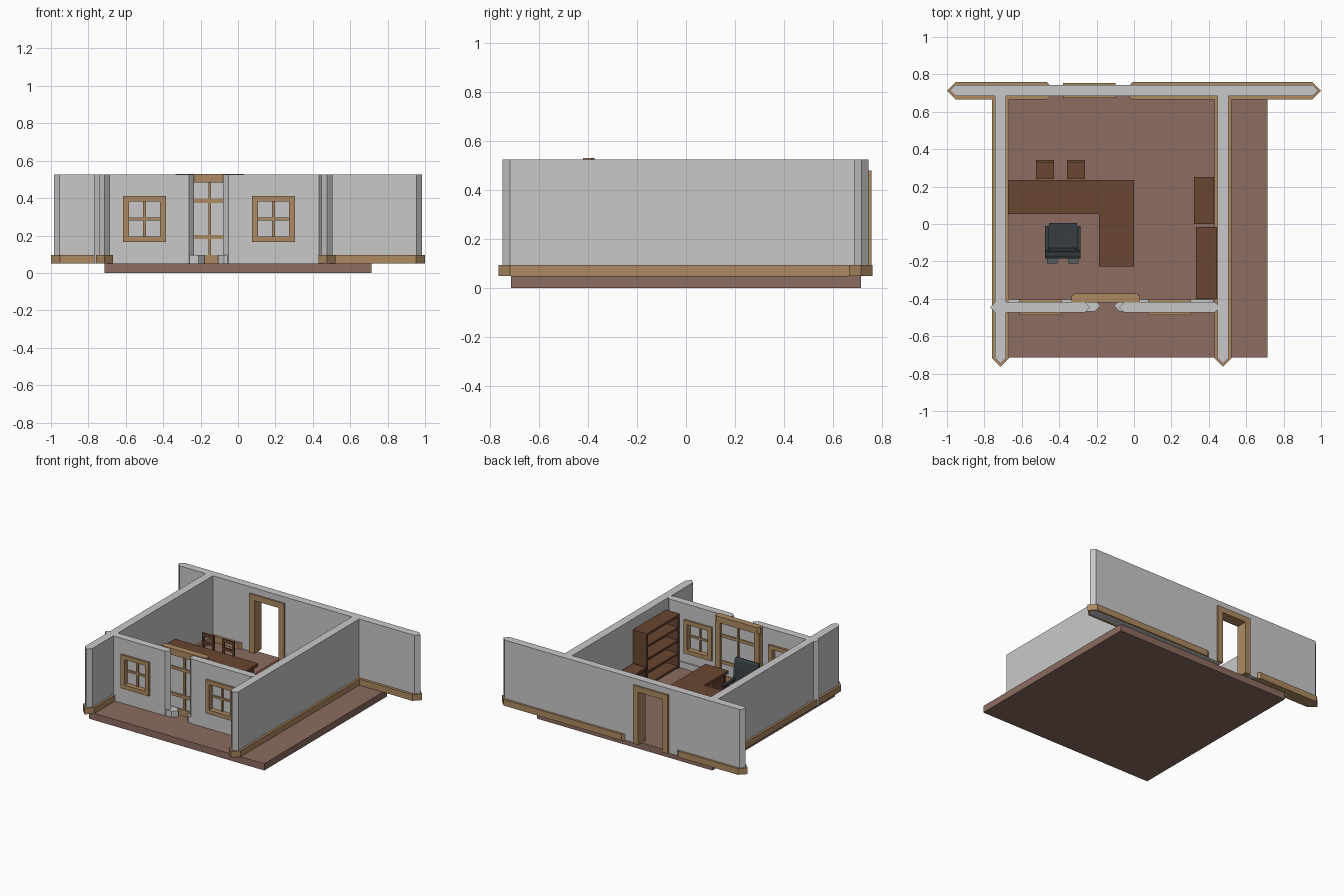
import bpy, bmesh

if "Cube" in bpy.data.objects:
    bpy.data.objects.remove(bpy.data.objects["Cube"])

def mat(name, r, g, b):
    m = bpy.data.materials.new(name)
    m.diffuse_color = (r, g, b, 1)
    m.use_nodes = True
    m.node_tree.nodes["Principled BSDF"].inputs["Base Color"].default_value = m.diffuse_color
    return m

GREY = mat("wall_grey", .584, .584, .584)
FLOOR = mat("floor_brown", .262, .150, .117)
TAN = mat("tan_wood", .418, .254, .122)
WOOD = mat("dark_wood", .144, .061, .032)
BLACK = mat("chair_black", .037, .047, .054)
METAL = mat("chair_metal", .09, .115, .125)

def finish(name, bm, m):
    bmesh.ops.recalc_face_normals(bm, faces=bm.faces)
    me = bpy.data.meshes.new(name)
    bm.to_mesh(me)
    bm.free()
    me.materials.append(m)
    ob = bpy.data.objects.new(name, me)
    bpy.context.scene.collection.objects.link(ob)
    return ob

def boxes(name, m, *specs):
    """One object from boxes given as (x0, x1, y0, y1, z0, z1)."""
    bm = bmesh.new()
    for x0, x1, y0, y1, z0, z1 in specs:
        vs = bmesh.ops.create_cube(bm, size=1)["verts"]
        for v in vs:
            v.co.x = x1 if v.co.x > 0 else x0
            v.co.y = y1 if v.co.y > 0 else y0
            v.co.z = z1 if v.co.z > 0 else z0
    return finish(name, bm, m)

def prism(name, m, pts, z0, z1):
    """Extrude a plan outline upwards."""
    bm = bmesh.new()
    f = bm.faces.new([bm.verts.new((x, y, z0)) for x, y in pts])
    up = bmesh.ops.extrude_face_region(bm, geom=[f])["geom"]
    bmesh.ops.translate(bm, vec=(0, 0, z1 - z0),
                        verts=[v for v in up if isinstance(v, bmesh.types.BMVert)])
    return finish(name, bm, m)

def wall(name, m, a, b, c, h, z0, z1, axis="x"):
    """Straight run from tip a to tip b, pointed at both ends."""
    pts = [(a, c), (a + h, c - h), (b - h, c - h), (b, c), (b - h, c + h), (a + h, c + h)]
    if axis == "y":
        pts = [(y, x) for x, y in pts]
    return prism(name, m, pts, z0, z1)

def cut(ob, *spec):
    c = boxes("cutter", GREY, spec)
    c.hide_render = True
    mod = ob.modifiers.new("opening", "BOOLEAN")
    mod.operation, mod.solver, mod.object = "DIFFERENCE", "EXACT", c
    bpy.context.view_layer.objects.active = ob
    bpy.ops.object.modifier_apply(modifier=mod.name)
    bpy.data.objects.remove(c)

Z, T, B = .05, .525, .095   # floor top, wall top, baseboard top

# floor
boxes("floor", FLOOR, (-.713, .713, -.713, .713, 0, Z))

# outer walls and baseboards
back = wall("back_wall", GREY, -.984, .984, .714, .029, Z, T)
cut(back, -.34, -.138, .6, .8, 0, .44)
for side, x in (("left", -.714), ("right", .476)):
    wall(side + "_wall", GREY, -.747, .73, x, .03, Z, T, "y")
    wall(side + "_baseboard", TAN, -.763, .75, x, .046, Z, B, "y")
wall("back_baseboard_left", TAN, -1, -.42, .712, .047, Z, B)
wall("back_baseboard_right", TAN, -.055, 1, .712, .047, Z, B)

# back door casing
boxes("back_door_frame", TAN, (-.38, -.338, .673, .755, Z, .48),
      (-.14, -.098, .673, .755, Z, .48), (-.338, -.14, .673, .755, .438, .48))

# front wall in two runs, with windows
runs = (("left", -.77, -.235, -.18, -.5), ("right", -.08, .46, -.107, .19))
for side, a, b, tip, wx in runs:
    w = wall(side + "_front_wall", GREY, a, b, -.445, .028, Z, T)
    cut(w, wx - .09, wx + .09, -.6, -.3, .19, .385)
    ba, bb = (-.73, tip) if side == "left" else (tip, .45)
    wall(side + "_front_baseboard", GREY, ba, bb, -.437, .032, Z, B)
    x0, x1, y0, y1 = wx - .114, wx + .114, -.487, -.403
    boxes(side + "_window_frame", TAN,
          (x0, x0 + .03, y0, y1, .165, .412), (x1 - .03, x1, y0, y1, .165, .412),
          (x0 + .03, x1 - .03, y0, y1, .165, .195), (x0 + .03, x1 - .03, y0, y1, .382, .412),
          (wx - .007, wx + .007, -.46, -.43, .19, .385),
          (wx - .09, wx + .09, -.459, -.431, .281, .295))
    boxes(side + "_window_pane", GREY, (wx - .09, wx + .09, -.448, -.442, .19, .385))

# double front door: casing, rails and panes
d0, d1 = -.33, .027
boxes("front_door_frame", TAN, (d0, d0 + .04, -.42, -.376, Z, .485),
      (d1 - .04, d1, -.42, -.376, Z, .485),
      (-.159, -.144, -.41, -.386, Z, .485),
      *[(d0 + .04, d1 - .04, -.409, -.387, z0, z1)
        for z0, z1 in ((Z, B), (.18, .203), (.375, .397))])
prism("front_door_header", TAN,
      [(d0, -.42), (d1, -.42), (d1 + .005, -.41), (d1 + .005, -.388), (d1 - .012, -.372),
       (d0 + .012, -.372), (d0 - .005, -.388), (d0 - .005, -.41)], .483, .53)
boxes("front_door_panes", GREY, (d0 + .04, d1 - .04, -.401, -.395, .09, .485))

# L-shaped desk
prism("desk_top", WOOD, [(-.674, .235), (-.674, .053), (-.187, .053), (-.187, -.227),
                         (0, -.227), (0, .235)], .213, .235)
boxes("desk_panels", WOOD, (-.665, -.645, .06, .225, Z, .213),
      (-.645, -.02, .19, .205, .08, .213), (-.03, -.012, -.215, .205, Z, .213),
      (-.175, -.03, -.217, -.2, Z, .213), (-.165, -.03, -.2, -.08, .07, .213))

# tall bookcase, open towards the room
bx0, bx1, by0, by1 = .332, .444, -.40, -.016
boxes("bookcase", WOOD, (bx1 - .012, bx1, by0, by1, Z, .447),
      (bx0, bx1, by0, by0 + .018, Z, .447), (bx0, bx1, by1 - .018, by1, Z, .447),
      *[(bx0 + .003, bx1, by0 + .01, by1 - .01, z, z + .015)
        for z in (.055, .15, .245, .34)], (bx0, bx1, by0, by1, .43, .447))

# low cabinet with two doors
boxes("low_cabinet", WOOD, (.328, .428, .005, .245, Z, .195), (.321, .428, 0, .25, .195, .21),
      (.322, .33, .012, .121, .06, .187), (.322, .33, .129, .238, .06, .187))

# office chair, facing the desk
cx = -.38
boxes("office_chair_seat", BLACK, (cx - .075, cx + .075, -.15, .005, .16, .19))
bm = bmesh.new()   # curved backrest profile swept across x
prof = [(-.125, .18), (-.14, .24), (-.148, .31), (-.16, .37), (-.172, .385),
        (-.185, .38), (-.18, .31), (-.17, .24), (-.155, .17)]
f = bm.faces.new([bm.verts.new((cx - .095, y, z)) for y, z in prof])
ex = bmesh.ops.extrude_face_region(bm, geom=[f])["geom"]
bmesh.ops.translate(bm, vec=(.19, 0, 0), verts=[v for v in ex if isinstance(v, bmesh.types.BMVert)])
finish("office_chair_back", bm, BLACK)
boxes("office_chair_arms", BLACK,
      *[(cx + s * .085 - .01, cx + s * .085 + .01, -.16, -.01, .225, .24) for s in (-1, 1)],
      *[(cx + s * .085 - .008, cx + s * .085 + .008, -.07, -.05, .165, .225) for s in (-1, 1)])
boxes("office_chair_base", METAL, (cx - .015, cx + .015, -.095, -.065, .07, .16),
      (cx - .08, cx + .08, -.09, -.07, .065, .08), (cx - .01, cx + .01, -.16, 0, .065, .08),
      *[(cx + s * .057 - .027, cx + s * .057 + .027, -.21, -.16, Z, .085) for s in (-1, 1)])

# two guest chairs behind the desk
for i, gx in enumerate((-.476, -.31)):
    x0, x1, y0, y1 = gx - .048, gx + .048, .24, .342
    legs = [(x, x + .014, y, y + .014, Z, t) for x in (x0, x1 - .014)
            for y, t in ((y0, .16), (y1 - .014, .285))]
    boxes("guest_chair_%d" % (i + 1), WOOD, *legs, (x0, x1, y0, y1 - .005, .15, .168),
          (x0 + .014, x1 - .014, y1 - .013, y1 - .001, .262, .284),
          (x0 + .014, x1 - .014, y1 - .013, y1 - .001, .205, .222))
